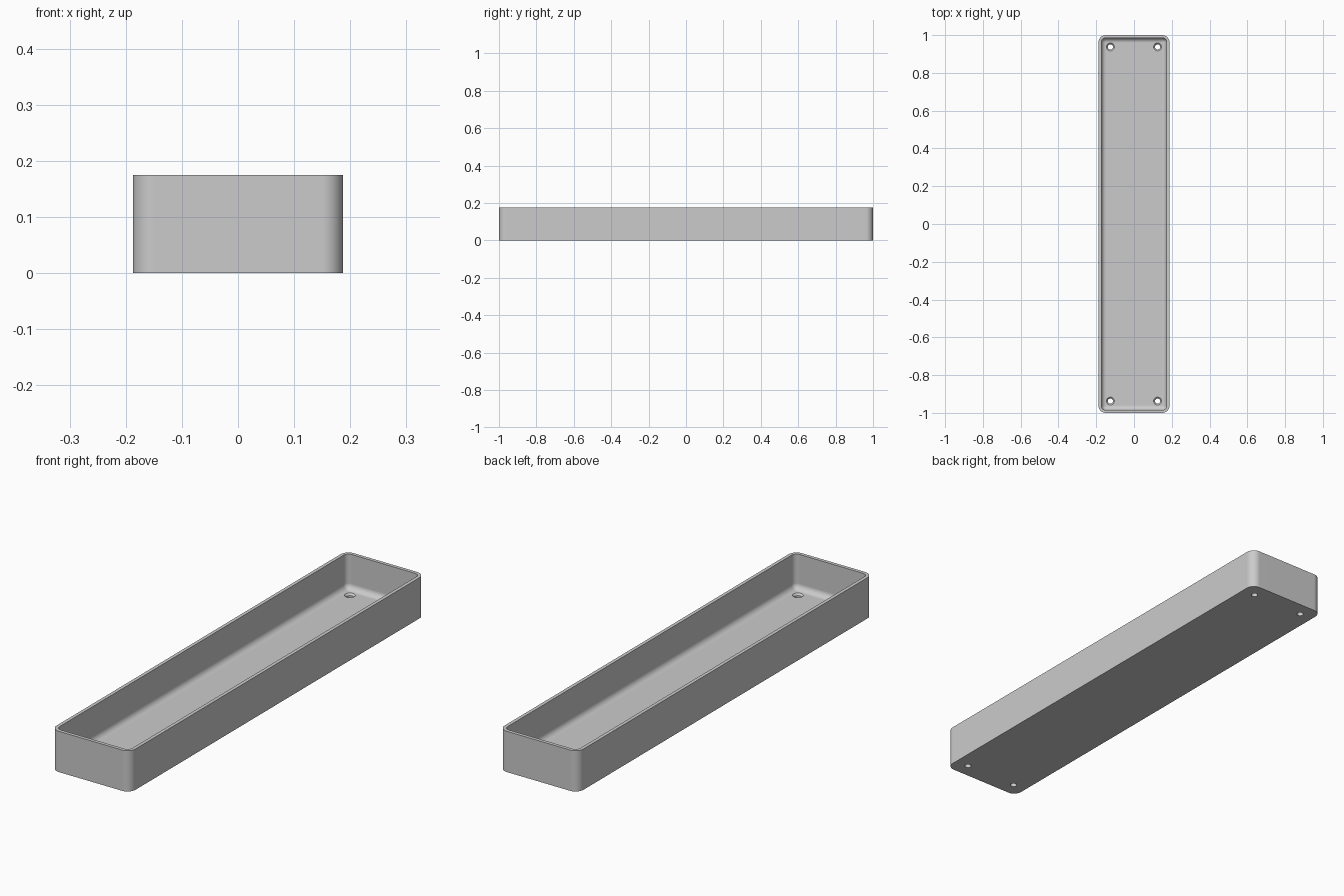
import bpy
import bmesh
from math import cos, sin, pi
from mathutils import Matrix

HALF_X, HALF_Y, HEIGHT = 0.1875, 1.0, 0.175
CORNER, WALL, FLOOR, FILLET = 0.0375, 0.015, 0.025, 0.025
HOLE_X, HOLE_Y, HOLE_R, SINK_R = 0.125, 0.9375, 0.0135, 0.021
STEPS = 8

cube = bpy.data.objects.get("Cube")
if cube:
    bpy.data.objects.remove(cube)

grey = bpy.data.materials.new("plain grey")
grey.use_nodes = True
grey.diffuse_color = (0.6, 0.6, 0.6, 1)
grey.node_tree.nodes["Principled BSDF"].inputs["Base Color"].default_value = grey.diffuse_color


def add_object(name, bm):
    bmesh.ops.recalc_face_normals(bm, faces=bm.faces)
    mesh = bpy.data.meshes.new(name)
    bm.to_mesh(mesh)
    bm.free()
    mesh.materials.append(grey)
    obj = bpy.data.objects.new(name, mesh)
    bpy.context.collection.objects.link(obj)
    return obj


def outline(bm, inset, z):
    """Rounded rectangle moved inward by inset."""
    r = max(CORNER - inset, 0.004)
    cx, cy = HALF_X - inset - r, HALF_Y - inset - r
    ring = []
    for q, (sx, sy) in enumerate([(1, 1), (-1, 1), (-1, -1), (1, -1)]):
        for i in range(STEPS + 1):
            a = (q + i / STEPS) * pi / 2
            ring.append(bm.verts.new((sx * cx + r * cos(a), sy * cy + r * sin(a), z)))
    return ring


# Tray shell: outer wall, rim, inner wall and the fillet down to the floor
bm = bmesh.new()
profile = [(0, 0), (0, HEIGHT), (WALL, HEIGHT)]
for i in range(STEPS + 1):
    a = i / STEPS * pi / 2
    profile.append((WALL + FILLET * (1 - cos(a)), FLOOR + FILLET * (1 - sin(a))))
rings = [outline(bm, inset, z) for inset, z in profile]
for low, high in zip(rings, rings[1:]):
    for i in range(len(low)):
        j = (i + 1) % len(low)
        bm.faces.new((low[i], low[j], high[j], high[i]))
bm.faces.new(rings[0])
bm.faces.new(rings[-1])
tray = add_object("tray", bm)

# Countersunk screw holes near the four corners
bm = bmesh.new()
sink_depth = SINK_R - HOLE_R
for sx in (-1, 1):
    for sy in (-1, 1):
        previous = None
        for r, z in [(HOLE_R, -0.02), (HOLE_R, FLOOR - sink_depth),
                     (SINK_R, FLOOR), (SINK_R, FLOOR + 0.02)]:
            ring = bmesh.ops.create_circle(
                bm, segments=32, radius=r, cap_ends=previous is None or z > FLOOR,
                matrix=Matrix.Translation((sx * HOLE_X, sy * HOLE_Y, z)))["verts"]
            if previous:
                for i in range(32):
                    j = (i + 1) % 32
                    bm.faces.new((previous[i], previous[j], ring[j], ring[i]))
            previous = ring
cutter = add_object("screw_hole_cutter", bm)

cut = tray.modifiers.new("screw holes", "BOOLEAN")
cut.operation = "DIFFERENCE"
cut.solver = "EXACT"
cut.object = cutter
bpy.context.view_layer.objects.active = tray
bpy.ops.object.select_all(action="DESELECT")
tray.select_set(True)
bpy.ops.object.modifier_apply(modifier=cut.name)
bpy.data.objects.remove(cutter)

# Smooth rounded corners, crisp rim and flat floor
bpy.ops.object.shade_smooth_by_angle(angle=pi / 6)
flat = tray.modifiers.new("flat floor shading", "WEIGHTED_NORMAL")
flat.keep_sharp = True
